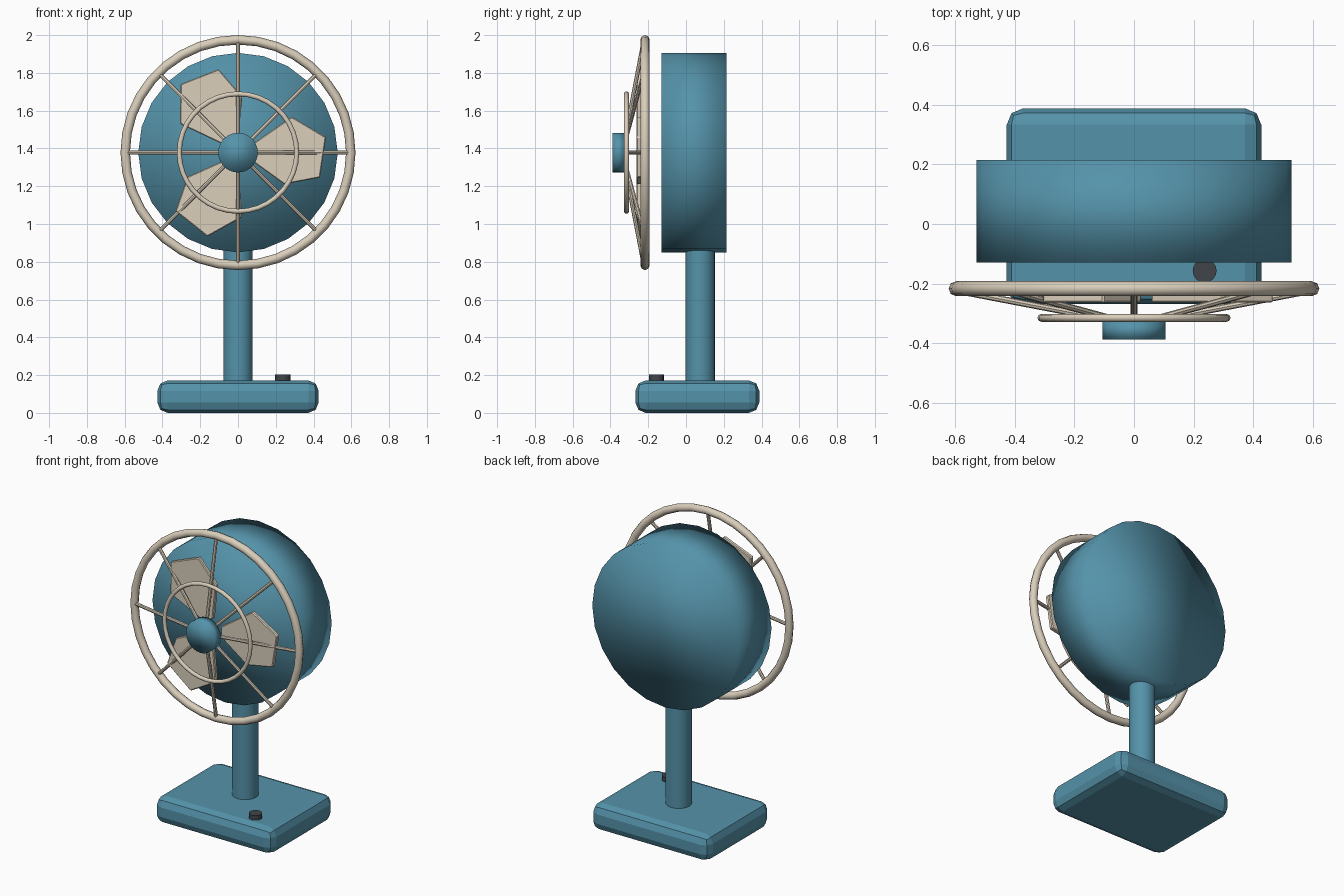
import bpy, bmesh, math
from mathutils import Vector, Matrix

if "Cube" in bpy.data.objects:
    bpy.data.objects.remove(bpy.data.objects["Cube"])

CZ = 1.378  # height of the fan axis


def material(name, rgb):
    m = bpy.data.materials.new(name)
    m.diffuse_color = (*rgb, 1)
    m.use_nodes = True
    m.node_tree.nodes["Principled BSDF"].inputs["Base Color"].default_value = m.diffuse_color
    return m


BLUE = material("blue_paint", (0.09, 0.29, 0.40))
CREAM = material("cream_paint", (0.70, 0.62, 0.50))
DARK = material("dark_plastic", (0.05, 0.06, 0.07))


def finish(name, mat, smooth=None):
    ob = bpy.context.object
    ob.name = ob.data.name = name
    ob.data.materials.append(mat)
    if smooth == "all":
        bpy.ops.object.shade_smooth()
    elif smooth == "angle":
        bpy.ops.object.shade_smooth_by_angle(angle=math.radians(40))
    return ob


def rod(name, a, b, radius, sides, mat, smooth="angle"):
    a, b = Vector(a), Vector(b)
    d = b - a
    bpy.ops.mesh.primitive_cylinder_add(
        vertices=sides, radius=radius, depth=d.length, location=(a + b) / 2,
        rotation=d.to_track_quat('Z', 'Y').to_euler())
    return finish(name, mat, smooth)


def ring(name, major, minor, y, sides):
    bpy.ops.mesh.primitive_torus_add(
        major_radius=major, minor_radius=minor, major_segments=sides,
        minor_segments=8, location=(0, y, CZ), rotation=(math.pi / 2, 0, 0))
    return finish(name, CREAM, "all")


def bevel(ob, width, segments):
    m = ob.modifiers.new("bevel", 'BEVEL')
    m.width, m.segments = width, segments


# Base slab with rounded edges
bpy.ops.mesh.primitive_cube_add(size=1, location=(0, 0.06, 0.086))
base = finish("base", BLUE)
base.scale = (0.854, 0.656, 0.172)
bpy.ops.object.transform_apply(location=False, rotation=False, scale=True)
bevel(base, 0.055, 2)

# Post, knob, drum housing and hub
rod("post", (0, 0.075, 0.12), (0, 0.075, 0.95), 0.078, 24, BLUE)
rod("knob", (0.237, -0.157, 0.16), (0.237, -0.157, 0.202), 0.04, 16, DARK)
rod("motor_housing", (0, -0.13, CZ), (0, 0.215, CZ), 0.528, 24, BLUE, "all")
rod("hub_cap", (0, -0.325, CZ), (0, -0.388, CZ), 0.105, 24, BLUE, "all")

# Guard rings and eight sloping spokes
ring("outer_guard_ring", 0.597, 0.025, -0.217, 36)
ring("inner_guard_ring", 0.311, 0.013, -0.315, 36)
for i in range(8):
    c, s = math.cos(i * math.pi / 4), math.sin(i * math.pi / 4)
    rod(f"guard_spoke_{i + 1}", (0.07 * c, -0.324, CZ + 0.07 * s),
        (0.592 * c, -0.224, CZ + 0.592 * s), 0.011, 8, CREAM)

# Three flat angular blades
OUTLINE = [(0.06, 0.035), (0.06, -0.035), (0.245, -0.168),
           (0.434, -0.132), (0.466, 0.082), (0.285, 0.19)]
for i in range(3):
    bm = bmesh.new()
    face = bm.faces.new([bm.verts.new((x, -0.263, z)) for x, z in OUTLINE])
    ext = bmesh.ops.extrude_face_region(bm, geom=[face])["geom"]
    bmesh.ops.translate(bm, vec=(0, 0.028, 0),
                        verts=[v for v in ext if isinstance(v, bmesh.types.BMVert)])
    bmesh.ops.rotate(bm, verts=bm.verts, cent=(0, 0, 0),
                     matrix=Matrix.Rotation(-i * math.tau / 3, 3, 'Y'))
    bmesh.ops.recalc_face_normals(bm, faces=bm.faces)
    me = bpy.data.meshes.new(f"blade_{i + 1}")
    bm.to_mesh(me)
    bm.free()
    blade = bpy.data.objects.new(me.name, me)
    blade.location.z = CZ
    me.materials.append(CREAM)
    bpy.context.collection.objects.link(blade)
    bevel(blade, 0.005, 1)
